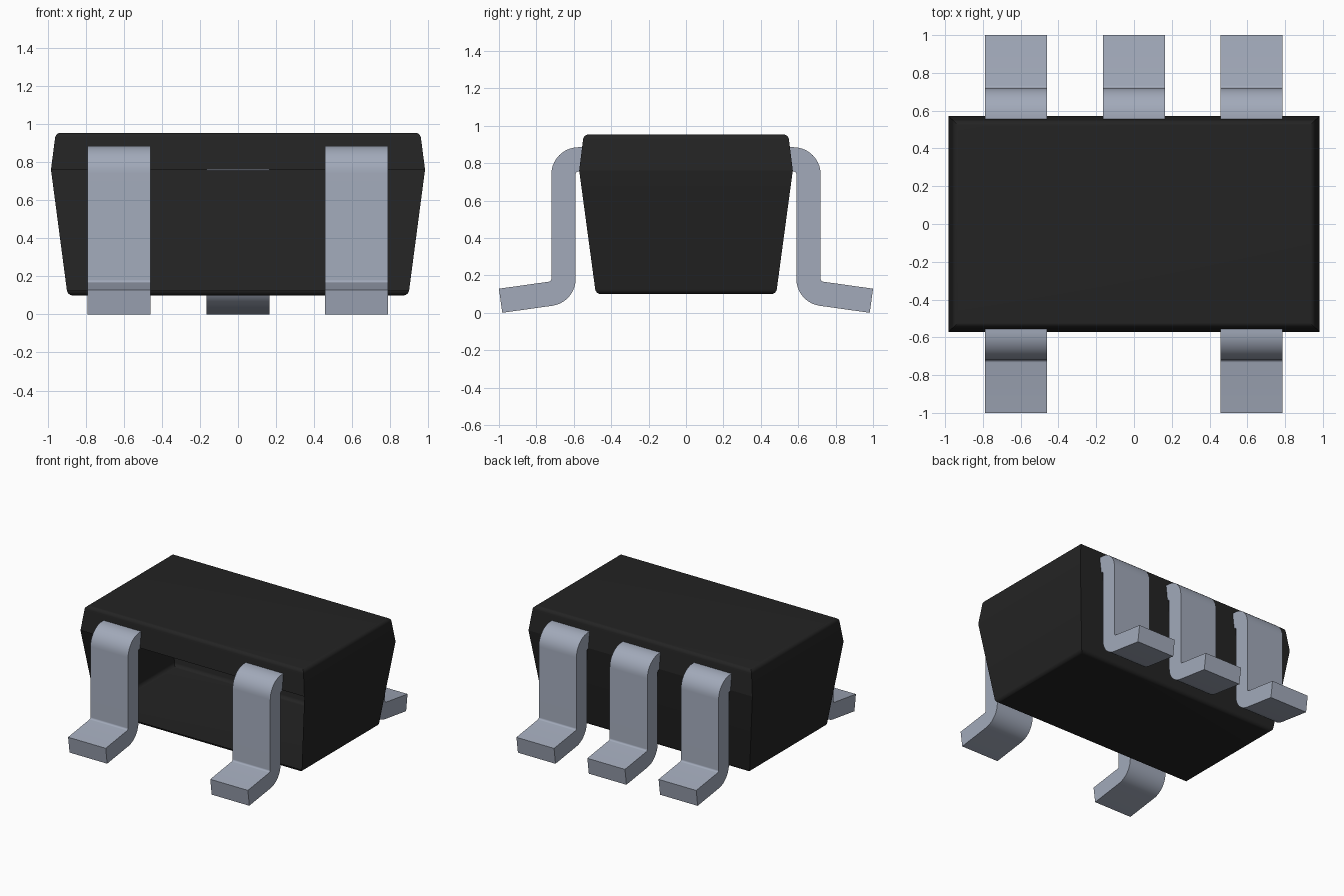
import bpy, bmesh, math

cube = bpy.data.objects.get("Cube")
if cube:
    bpy.data.objects.remove(cube, do_unlink=True)


def make_material(name, rgb, metallic=0.0):
    mat = bpy.data.materials.new(name)
    mat.use_nodes = True
    mat.diffuse_color = (*rgb, 1)
    bsdf = next(n for n in mat.node_tree.nodes if n.type == 'BSDF_PRINCIPLED')
    bsdf.inputs["Base Color"].default_value = (*rgb, 1)
    bsdf.inputs["Roughness"].default_value = 0.6
    return mat


def finish(bm, name, mat):
    mesh = bpy.data.meshes.new(name)
    bm.to_mesh(mesh)
    bm.free()
    obj = bpy.data.objects.new(name, mesh)
    bpy.context.collection.objects.link(obj)
    mesh.materials.append(mat)
    bpy.ops.object.select_all(action='DESELECT')
    obj.select_set(True)
    bpy.context.view_layer.objects.active = obj
    bpy.ops.object.shade_smooth_by_angle(angle=math.radians(13))
    return obj


black = make_material("black plastic", (0.017, 0.017, 0.017))
tin = make_material("tinned metal", (0.36, 0.40, 0.49))

# Body: three stacked rectangles (half x, half y, z), widest at the seam
rings = [(0.895, 0.482, 0.10), (0.982, 0.571, 0.76), (0.957, 0.547, 0.953)]
bm = bmesh.new()
loops = [[bm.verts.new((sx * hx, sy * hy, z))
          for sx, sy in ((-1, -1), (1, -1), (1, 1), (-1, 1))]
         for hx, hy, z in rings]
bm.faces.new(loops[0][::-1])
bm.faces.new(loops[-1])
for low, high in zip(loops, loops[1:]):
    for i in range(4):
        j = (i + 1) % 4
        bm.faces.new((low[i], low[j], high[j], high[i]))

# Rounded top and bottom rims
rims = [e for e in bm.edges
        if all(v in loops[0] for v in e.verts) or all(v in loops[2] for v in e.verts)]
bmesh.ops.bevel(bm, geom=rims, offset=0.026, segments=8, profile=0.5, affect='EDGES')

# Open lower front panel of the hollow shell
bm.normal_update()
panel = [f for f in bm.faces
         if f.normal.y < -0.9 and 0.2 < f.calc_center_median().z < 0.7]
bmesh.ops.delete(bm, geom=panel, context='FACES')
finish(bm, "body", black)

# Lead cross-section: top bend, straight shank, bottom bend, sloping foot
THICK, R_OUT = 0.13, 0.145
R_IN = R_OUT - THICK
SLOPE = math.radians(8)
STEPS = 10


def arc(cy, cz, r, start, end):
    angles = [math.radians(start + (end - start) * i / STEPS) for i in range(STEPS + 1)]
    return [(cy + r * math.cos(a), cz + r * math.sin(a)) for a in angles]


top_c, low_c = (0.575, 0.74), (0.735, 0.181)
foot_end = 270 - math.degrees(SLOPE)
upper = [(0.552, top_c[1] + R_OUT)] + arc(*top_c, R_OUT, 90, 0) + arc(*low_c, R_IN, 180, foot_end)
lower = [(0.552, top_c[1] + R_IN)] + arc(*top_c, R_IN, 90, 0) + arc(*low_c, R_OUT, 180, foot_end)
for side in (upper, lower):
    y, z = side[-1]
    side.append((y + 0.27 * math.cos(SLOPE), z - 0.27 * math.sin(SLOPE)))


def make_lead(name, x, side, width=0.33):
    bm = bmesh.new()
    rows = []
    for dx in (-width / 2, width / 2):
        rows.append([[bm.verts.new((x + dx, side * y, z)) for y, z in line]
                     for line in (upper, lower)])
    (ul, ll), (ur, lr) = rows
    for i in range(len(upper) - 1):
        for a, b in ((ul, ur), (ur, lr), (lr, ll), (ll, ul)):
            bm.faces.new((a[i], b[i], b[i + 1], a[i + 1]))
    for i in (0, -1):
        bm.faces.new((ul[i], ur[i], lr[i], ll[i]))
    bmesh.ops.recalc_face_normals(bm, faces=bm.faces)
    finish(bm, name, tin)


for label, x, side in (("front_right", -0.625, -1), ("front_left", 0.622, -1),
                       ("back_right", -0.625, 1), ("back_middle", 0.0, 1),
                       ("back_left", 0.622, 1)):
    make_lead(label + "_lead", x, side)
